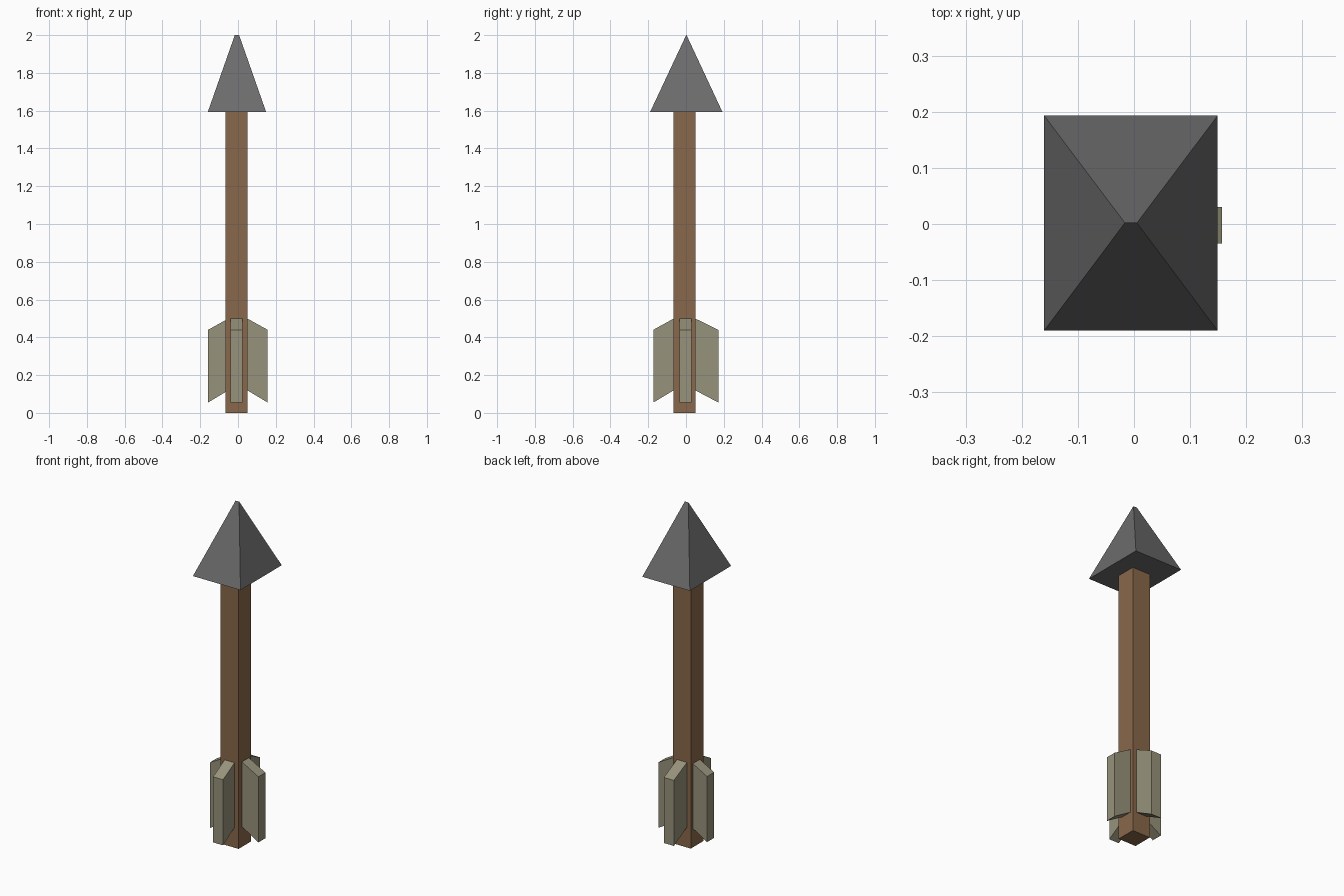
import bpy
from mathutils import Vector

if "Cube" in bpy.data.objects:
    bpy.data.objects.remove(bpy.data.objects["Cube"])


def material(name, color):
    m = bpy.data.materials.new(name)
    m.diffuse_color = (*color, 1)
    m.use_nodes = True
    m.node_tree.nodes["Principled BSDF"].inputs["Base Color"].default_value = m.diffuse_color
    return m


def loft(name, lower, upper, mat):
    """Solid between two matching four-point loops."""
    faces = [(3, 2, 1, 0), (4, 5, 6, 7)]
    faces += [(i, (i + 1) % 4, (i + 1) % 4 + 4, i + 4) for i in range(4)]
    mesh = bpy.data.meshes.new(name)
    mesh.from_pydata([Vector(p) for p in lower + upper], [], faces)
    mesh.materials.append(mat)
    obj = bpy.data.objects.new(name, mesh)
    bpy.context.collection.objects.link(obj)
    # consistent outward normals
    import bmesh
    bm = bmesh.new()
    bm.from_mesh(mesh)
    bmesh.ops.recalc_face_normals(bm, faces=bm.faces)
    bm.to_mesh(mesh)
    bm.free()
    return obj


def rect(x0, x1, y0, y1, z):
    return [(x0, y0, z), (x1, y0, z), (x1, y1, z), (x0, y1, z)]


wood = material("wood", (0.25, 0.14, 0.07))
iron = material("iron", (0.15, 0.15, 0.15))
feather = material("feather", (0.31, 0.29, 0.20))

# Square shaft
loft("shaft", rect(-0.066, 0.05, -0.066, 0.05, 0),
     rect(-0.066, 0.05, -0.066, 0.05, 1.6), wood)

# Four-sided head narrowing to a short ridge
loft("arrow_head", rect(-0.16, 0.149, -0.19, 0.193, 1.593),
     rect(-0.017, 0.006, 0.001, 0.003, 2.0), iron)

# Four slanted fins: (name, axis, inner, outer, inner top height)
fins = [("right_fin", 0, 0.048, 0.157, 0.50), ("left_fin", 0, -0.05, -0.158, 0.50),
        ("back_fin", 1, 0.048, 0.171, 0.50), ("front_fin", 1, -0.064, -0.173, 0.50)]
for name, axis, inner, outer, top in fins:
    profile = [(inner, 0.12), (outer, 0.055), (outer, 0.44), (inner, top)]
    sides = [[(r, t, z) if axis == 0 else (t, r, z) for r, z in profile]
             for t in ((-0.035, 0.03) if axis == 0 else (-0.041, 0.024))]
    loft(name, sides[0], sides[1], feather)
